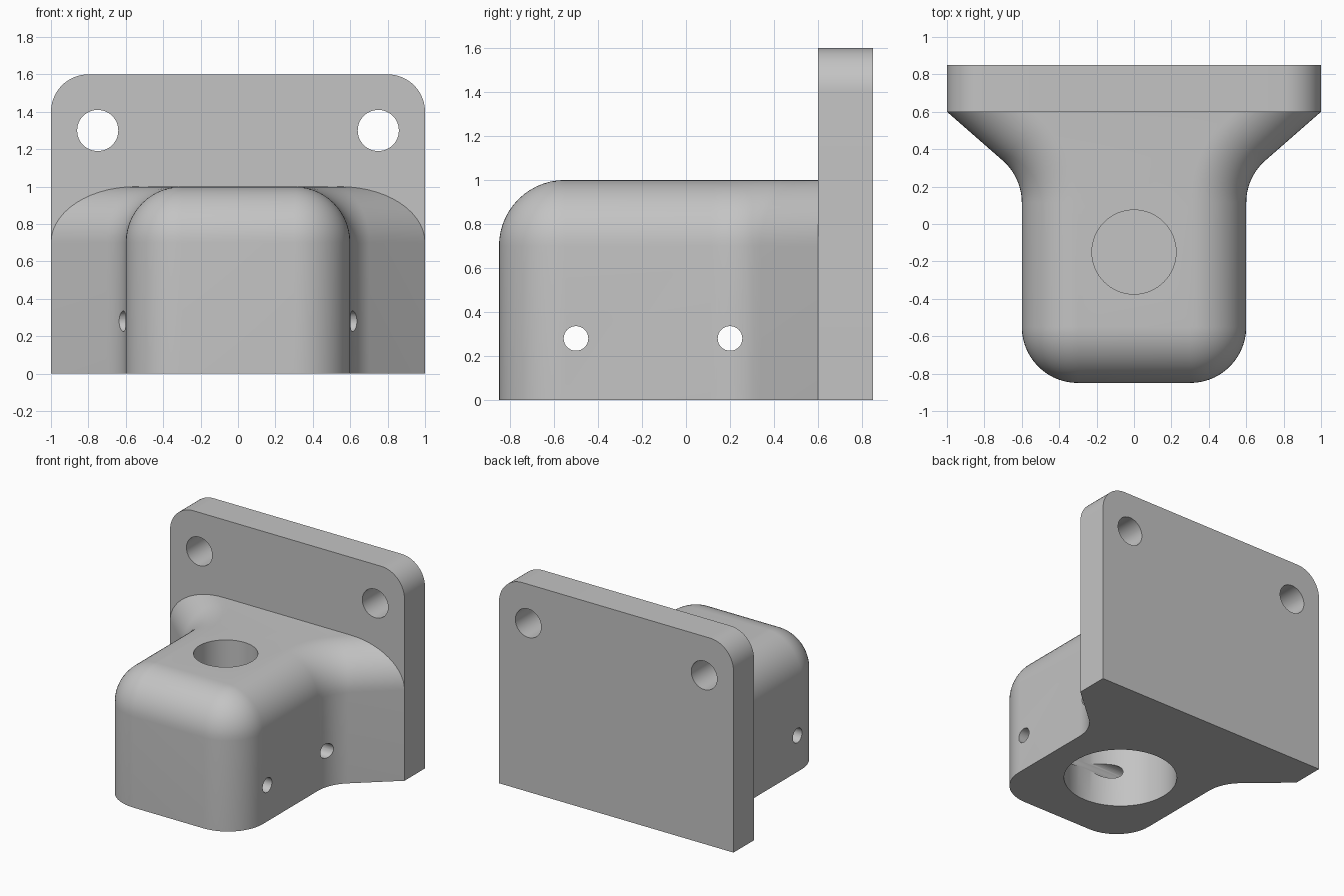
import bpy, bmesh
from math import sin, cos, tan, atan2, pi
from mathutils import Matrix, Vector

cube = bpy.data.objects.get("Cube")
if cube:
    bpy.data.objects.remove(cube)

grey = bpy.data.materials.new("plain_grey")
grey.use_nodes = True
colour = (0.55, 0.55, 0.55, 1)
grey.diffuse_color = colour
grey.node_tree.nodes["Principled BSDF"].inputs["Base Color"].default_value = colour


def make_object(name, bm):
    bmesh.ops.recalc_face_normals(bm, faces=bm.faces)
    mesh = bpy.data.meshes.new(name)
    bm.to_mesh(mesh)
    bm.free()
    mesh.materials.append(grey)
    obj = bpy.data.objects.new(name, mesh)
    bpy.context.collection.objects.link(obj)
    return obj


def loft(name, rings):
    """Closed solid through rings of equal point count."""
    bm = bmesh.new()
    loops = [[bm.verts.new(p) for p in ring] for ring in rings]
    count = len(loops[0])
    for low, high in zip(loops, loops[1:]):
        for i in range(count):
            j = (i + 1) % count
            bm.faces.new((low[i], low[j], high[j], high[i]))
    bm.faces.new(loops[0][::-1])
    bm.faces.new(loops[-1])
    bmesh.ops.remove_doubles(bm, verts=bm.verts, dist=1e-5)
    return make_object(name, bm)


def drill(obj, centre, axis, radius, length, sides=64):
    """Cut a round hole and discard the cutter."""
    bm = bmesh.new()
    turn = Vector((0, 0, 1)).rotation_difference(Vector(axis)).to_matrix().to_4x4()
    bmesh.ops.create_cone(bm, cap_ends=True, segments=sides, radius1=radius,
                          radius2=radius, depth=length,
                          matrix=Matrix.Translation(centre) @ turn)
    cutter = make_object("hole_cutter", bm)
    cutter.hide_render = True
    mod = obj.modifiers.new("hole", 'BOOLEAN')
    mod.operation, mod.solver, mod.object = 'DIFFERENCE', 'EXACT', cutter
    bpy.context.view_layer.objects.active = obj
    bpy.ops.object.modifier_apply(modifier=mod.name)
    bpy.data.objects.remove(cutter)


def shade(obj):
    bpy.ops.object.select_all(action='DESELECT')
    obj.select_set(True)
    bpy.context.view_layer.objects.active = obj
    bpy.ops.object.shade_smooth_by_angle(angle=pi / 6)


# Housing outline: rounded front corner, straight side, concave bend, flare
HALF, FRONT, BACK, TOP, R = 0.6, -0.85, 0.6, 1.0, 0.3
STEPS = 14
flare = atan2(0.4, 0.35)
bend_y = 0.25 - R * tan(flare / 2)


def half_outline(inset):
    points = []
    for i in range(STEPS + 1):
        a = -pi / 2 + i / STEPS * pi / 2
        r = R - inset
        points.append((HALF - R + r * cos(a), FRONT + R + r * sin(a)))
    for i in range(STEPS + 1):
        a = pi - i / STEPS * flare
        r = R + inset
        points.append((HALF + R + r * cos(a), bend_y + r * sin(a)))
    points.append((1 - inset / cos(flare), BACK))
    return points


def housing_ring(inset, z):
    side = half_outline(inset)
    return [(x, y, z) for x, y in side] + [(-x, y, z) for x, y in reversed(side)]


rings = [housing_ring(0, 0)]
for i in range(STEPS + 1):
    a = i / STEPS * pi / 2
    rings.append(housing_ring(R * (1 - cos(a)), TOP - R + R * sin(a)))
housing = loft("housing", rings)

# Large bore from below, smaller blind hole above it, cross holes through the sides
BORE_Y, BORE_TOP, FLOOR = -0.15, 0.56, 0.6
drill(housing, (0, BORE_Y, BORE_TOP - 0.5), (0, 0, 1), 0.4, 1, 96)
drill(housing, (0, BORE_Y, FLOOR + 0.5), (0, 0, 1), 0.225, 1)
for offset in (-0.35, 0.35):
    drill(housing, (0, BORE_Y + offset, 0.28), (1, 0, 0), 0.056, 2.2, 32)
shade(housing)

# Mounting plate with rounded upper corners and two bolt holes
HEIGHT, CORNER = 1.6, 0.2
right = [(1, 0)]
for i in range(STEPS + 1):
    a = i / STEPS * pi / 2
    right.append((1 - CORNER + CORNER * cos(a), HEIGHT - CORNER + CORNER * sin(a)))
outline = right + [(-x, z) for x, z in reversed(right)]
plate = loft("mounting_plate", [[(x, y, z) for x, z in outline] for y in (BACK, 0.85)])
for side in (-1, 1):
    drill(plate, (side * 0.75, 0.7, 1.3), (0, 1, 0), 0.11, 1, 48)
shade(plate)
